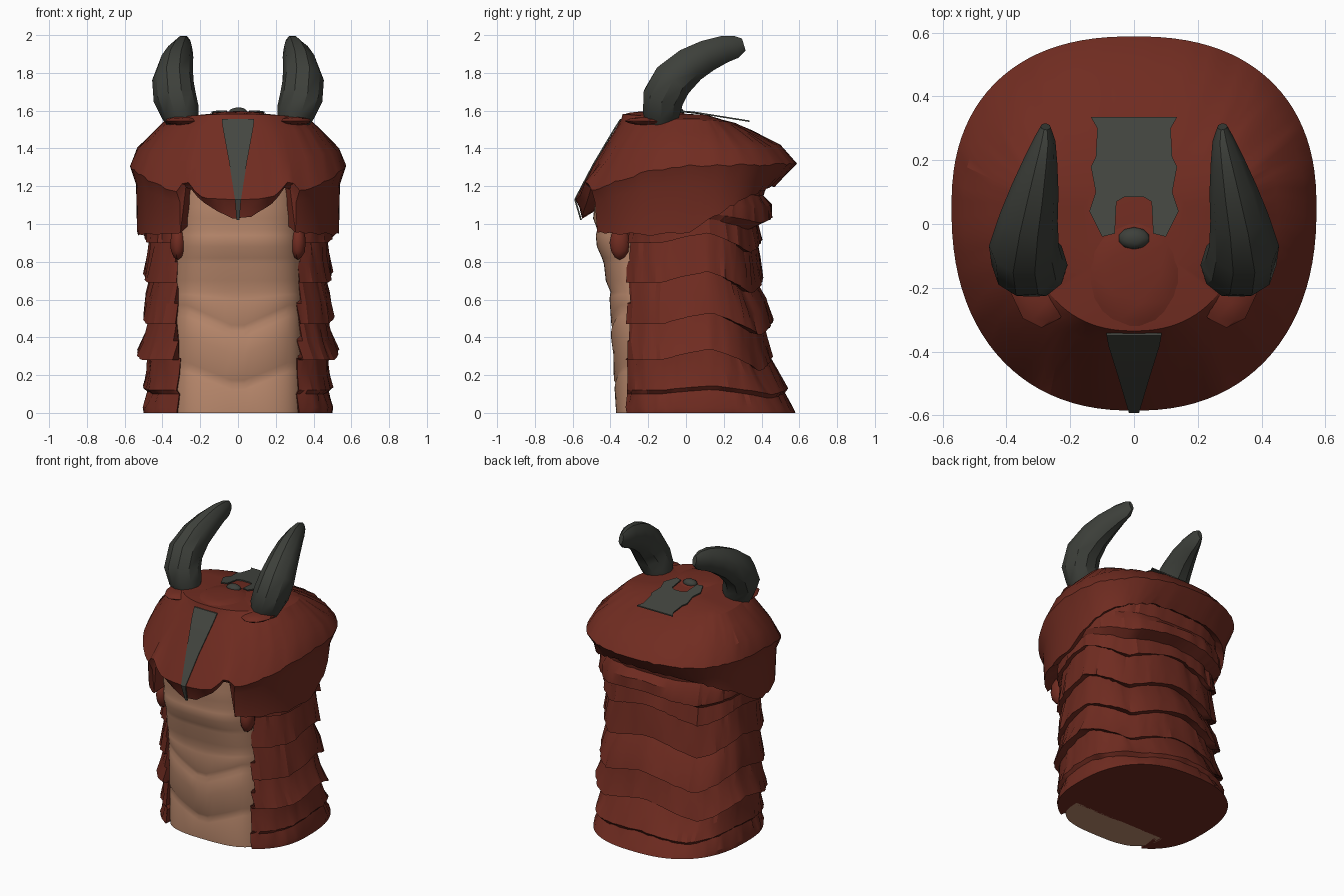
import bpy, bmesh, math, random
from mathutils import Vector

random.seed(4)
cube = bpy.data.objects.get("Cube")
if cube:
    bpy.data.objects.remove(cube)


def material(name, rgb):
    m = bpy.data.materials.new(name)
    m.use_nodes = True
    m.diffuse_color = (*rgb, 1)
    m.node_tree.nodes["Principled BSDF"].inputs["Base Color"].default_value = (*rgb, 1)
    return m


RED = material("brick red", (0.163, 0.025, 0.015))
TAN = material("belly tan", (0.50, 0.255, 0.155))
HORN = material("dark horn", (0.047, 0.051, 0.043))
PLATE = material("grey plate", (0.058, 0.062, 0.052))


def finish(name, bm, mat, angle=30):
    bmesh.ops.recalc_face_normals(bm, faces=bm.faces)
    mesh = bpy.data.meshes.new(name)
    bm.to_mesh(mesh)
    bm.free()
    mesh.materials.append(mat)
    ob = bpy.data.objects.new(name, mesh)
    bpy.context.collection.objects.link(ob)
    bpy.ops.object.select_all(action='DESELECT')
    ob.select_set(True)
    bpy.context.view_layer.objects.active = ob
    bpy.ops.object.shade_smooth_by_angle(angle=math.radians(angle))
    return ob


def loft(name, rings, mat, angle=30):
    """Skin a stack of equal rings and close both ends."""
    bm = bmesh.new()
    rows = [[bm.verts.new(p) for p in r] for r in rings]
    n = len(rows[0])
    for a, b in zip(rows, rows[1:]):
        for i in range(n):
            j = (i + 1) % n
            bm.faces.new((a[i], a[j], b[j], b[i]))
    bm.faces.new(rows[0])
    bm.faces.new(rows[-1])
    return finish(name, bm, mat, angle)


def plate(name, outline, mat, thick=0.008):
    """Thin plate from an outline of 3D points, thickened downwards."""
    bm = bmesh.new()
    f = bm.faces.new([bm.verts.new(p) for p in outline])
    ext = bmesh.ops.extrude_face_region(bm, geom=[f])
    for v in ext["geom"]:
        if isinstance(v, bmesh.types.BMVert):
            v.co.z -= thick
    return finish(name, bm, mat)


def blob(name, loc, size, mat):
    bm = bmesh.new()
    bmesh.ops.create_icosphere(bm, subdivisions=2, radius=1)
    for v in bm.verts:
        v.co = Vector([c * s + l for c, s, l in zip(v.co, size, loc)])
    return finish(name, bm, mat)


def interp(x, pts):
    for (x0, y0), (x1, y1) in zip(pts, pts[1:]):
        if x <= x1:
            return y0 + (y1 - y0) * max(0, x - x0) / (x1 - x0)
    return pts[-1][1]


def power(v, e):
    return math.copysign(abs(v) ** e, v)


def section(a, w, front, back, yc=0.05, front_e=0.8, back_e=0.8):
    """Point on a boxy oval; angle 0 is the front, pi the back."""
    c = math.cos(a)
    depth, e = (yc - front, front_e) if c > 0 else (back - yc, back_e)
    return w * power(math.sin(a), e), yc - depth * power(c, e)


N = 96
ANGLES = [2 * math.pi * (i + 0.5) / N for i in range(N)]

# Scaly neck: overlapping bands whose lower edges zigzag round the back
# z, half width, back depth, zigzag strength
bands = [(0, .50, .58, 0), (.03, .50, .56, 0), (.10, .475, .52, .4),
         (.12, .50, .535, .4), (.20, .48, .49, .8), (.29, .475, .44, 1),
         (.28, .535, .46, 1), (.38, .49, .43, 1), (.48, .465, .405, 1),
         (.47, .505, .46, 1), (.58, .485, .42, 1), (.70, .455, .355, 1),
         (.69, .50, .41, 1), (.80, .48, .39, 1), (.91, .465, .37, 1),
         (.90, .50, .40, .9), (1.0, .495, .38, .5), (1.03, .51, .46, .4),
         (1.10, .51, .45, .3), (1.15, .50, .41, 0), (1.26, .50, .44, 0)]
ZIG = [(0, .03), (.65, -.06), (1.45, .06), (1.9, 0), (3.2, 0)]
rings = []
for z, w, back, zig in bands:
    ring = []
    for a in ANGLES:
        x, y = section(a, w, -0.38, back)
        if y < 0 and abs(x) < 0.305:
            y = max(y, -0.15)
        elif z > 0:
            x += random.uniform(-.007, .007)
            y += random.uniform(-.007, .007)
        ring.append((x, y, z + zig * interp(abs(a - math.pi), ZIG)))
    rings.append(ring)
loft("scaled_neck", rings, RED, 25)

# Belly panel with chevron and level creases: z, front depth, chevron strength
belly = [(0, -.37, 0), (.11, -.378, .4), (.14, -.370, .4), (.16, -.382, .4),
         (.30, -.385, .4), (.39, -.398, .45), (.42, -.385, .45), (.45, -.395, .45),
         (.60, -.405, .1), (.64, -.400, 0), (.70, -.425, 0), (.79, -.435, 0),
         (.82, -.445, 0), (.88, -.472, 0), (.94, -.478, 0), (.97, -.470, 0),
         (1.03, -.492, 0), (1.09, -.485, 0), (1.15, -.495, 0), (1.28, -.48, 0)]
rings = []
for z, front, chev in belly:
    pts = [section(a, .345, front, -.14, -.14, .68) for a in ANGLES]
    rings.append([(x, y, z + chev * min(abs(x), .27)) for x, y in pts])
loft("belly_panel", rings, TAN, 50)

# Hood: every row gives (front z, y), (side z, half width), (back z, y)
hood = [((1.09, -.565), (1.21, .54), (1.26, .53)),
        ((1.13, -.585), (1.31, .572), (1.32, .588)),
        ((1.32, -.485), (1.40, .535), (1.42, .50)),
        ((1.50, -.375), (1.485, .45), (1.49, .36)),
        ((1.55, -.345), (1.55, .385), (1.535, .26)),
        ((1.582, -.335), (1.56, .34), (1.55, .20)),
        ((1.592, -.20), (1.58, .16), (1.575, .12))]
BROW = [(0, 1.03), (.08, 1.045), (.20, 1.13), (.25, 1.19), (.28, 1.19), (.305, .95), (1, .94)]


def hem(x, y):
    if y < -0.2:
        return interp(abs(x), BROW)
    return interp(y, [(-.2, .94), (0, .95), (.25, 1.10), (.45, 1.20)])


outer = [section(a, .535, -.55, .47, front_e=.88) for a in ANGLES]
rings = [[(x * .8, y * .8, hem(x, y) + .06) for x, y in outer],
         [(x, y, hem(x, y) + random.uniform(-.008, .008)) for x, y in outer]]
for k, (f, s, b) in enumerate(hood):
    ring = []
    for a, (ox, oy) in zip(ANGLES, outer):
        x, y = section(a, s[1], f[1], b[1], front_e=.88, back_e=.85)
        end, bend = (f, 1.6) if math.cos(a) > 0 else (b, 2)
        z = s[0] + (end[0] - s[0]) * abs(math.cos(a)) ** bend
        if k < 2:
            z = max(z, hem(ox, oy) + .015 * (k + 1))
        if 0 < k < 4 and abs(x) > .12:
            z += random.uniform(-.007, .007)
        ring.append((x, y, z))
    rings.append(ring)
loft("hood", rings, RED, 28)

# Forehead ridge and tapered stripe down the brow
blob("forehead_ridge", (0, -.16, 1.58), (.15, .17, .018), RED)
stripe = [(.086, -.350, 1.555), (.08, -.382, 1.505), (.046, -.491, 1.322),
          (.016, -.592, 1.13), (.008, -.560, 1.02)]
bm = bmesh.new()
rows = [[bm.verts.new((sx * w, y + dy, z)) for sx, dy in ((-1, 0), (1, 0), (1, .009), (-1, .009))]
        for w, y, z in stripe]
for r, q in zip(rows, rows[1:]):
    for i in range(4):
        bm.faces.new((r[i], r[i - 1], q[i - 1], q[i]))
bm.faces.new(rows[0])
bm.faces.new(rows[-1])
finish("brow_stripe", bm, PLATE)

# Forked crown plate, sloping down to the rear, and its nub
half = [(.135, .335), (.115, .30), (.12, .21), (.135, .18), (.12, .10), (.14, .04),
        (.10, -.04), (.06, -.03), (.055, .07), (.03, .085)]
outline = half + [(-x, y) for x, y in reversed(half)]
plate("crown_plate", [(x, y, 1.602 - .16 * max(y, 0)) for x, y in outline], PLATE)
blob("crown_nub", (0, -.045, 1.592), (.05, .035, .026), HORN)

# Horns, flattened towards the tip: path rows are x, y, z, radius, width factor
path = [(.29, -.13, 1.54, .085, 1), (.305, -.13, 1.59, .102, 1), (.335, -.12, 1.67, .114, 1),
        (.345, -.07, 1.76, .113, .97), (.33, .02, 1.84, .10, .92), (.31, .11, 1.89, .088, .85),
        (.292, .20, 1.925, .075, .7), (.28, .265, 1.938, .062, .55), (.277, .305, 1.95, .035, .45)]
for side, sx in (("left", 1), ("right", -1)):
    pts = [Vector((sx * p[0], p[1], p[2])) for p in path]
    rings = []
    for i, p in enumerate(pts):
        t = (pts[min(i + 1, len(pts) - 1)] - pts[max(i - 1, 0)]).normalized()
        u = Vector((1, 0, 0)) - t * t.x
        u.normalize()
        v = t.cross(u)
        r, thin = path[i][3:]
        rings.append([p + r * (u * thin * math.cos(k * math.tau / 10) + v * math.sin(k * math.tau / 10))
                      for k in range(10)])
    loft(side + "_horn", rings, HORN, 35)
    # Socket under the horn and tuft below the cheek
    blob(side + "_horn_socket", (sx * .29, -.17, 1.545), (.10, .155, .025), RED)
    blob(side + "_cheek_tuft", (sx * .318, -.35, .90), (.042, .055, .09), RED)
